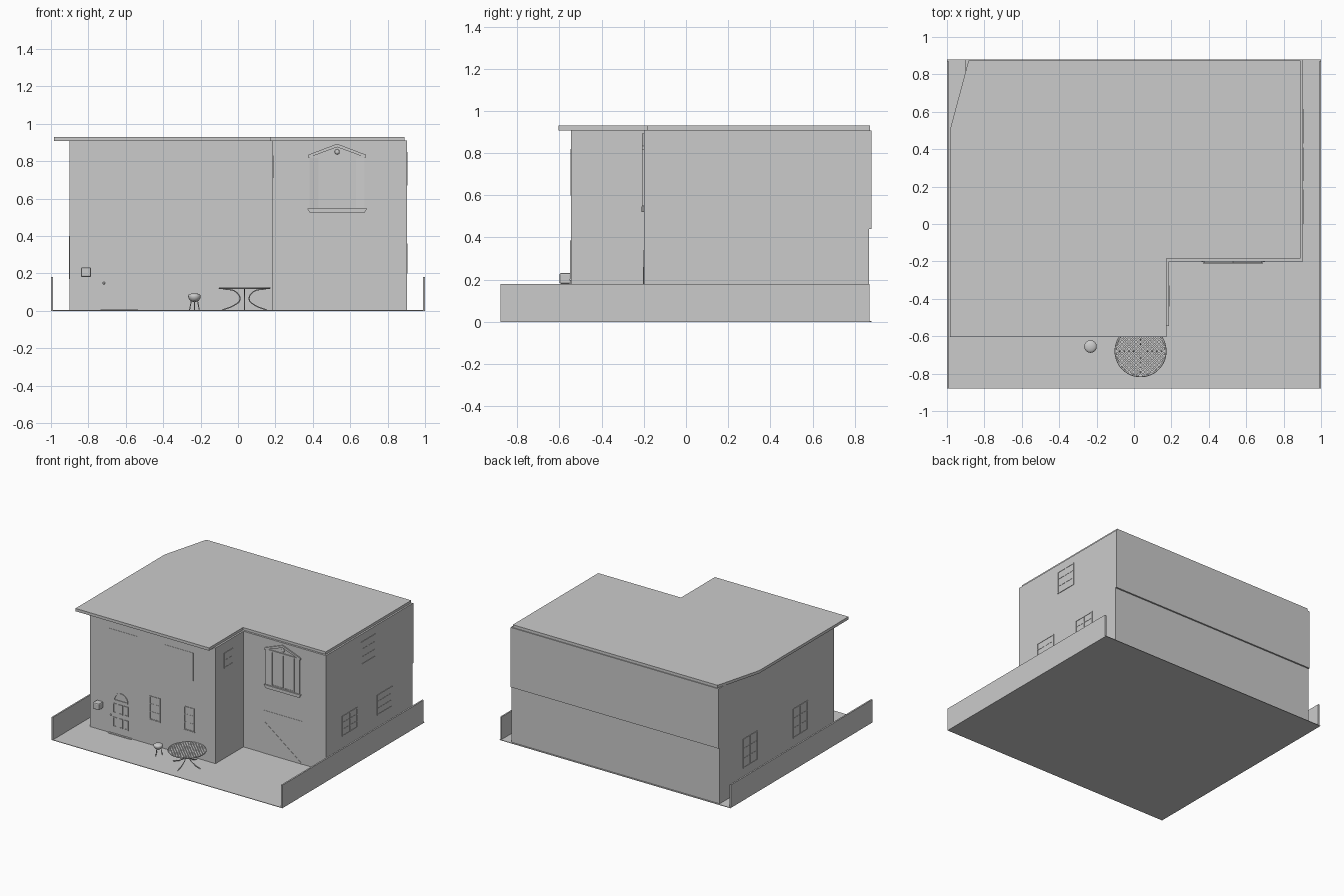
import bpy, bmesh, math
from mathutils import Vector

cube = bpy.data.objects.get("Cube")
if cube:
    bpy.data.objects.remove(cube, do_unlink=True)

grey = bpy.data.materials.new("plain_grey")
grey.use_nodes = True
grey.diffuse_color = (0.6, 0.6, 0.6, 1)
grey.node_tree.nodes["Principled BSDF"].inputs["Base Color"].default_value = (0.6, 0.6, 0.6, 1)


def finish(name, bm):
    bmesh.ops.recalc_face_normals(bm, faces=bm.faces)
    mesh = bpy.data.meshes.new(name)
    bm.to_mesh(mesh)
    bm.free()
    mesh.materials.append(grey)
    obj = bpy.data.objects.new(name, mesh)
    bpy.context.collection.objects.link(obj)
    return obj


# Placement rules: (across, up, outward) to world
def flat(u, v, w): return Vector((u, v, w))
def front_wall(u, v, w): return Vector((u, -0.545 - w, v))
def wing_wall(u, v, w): return Vector((u, -0.2 - w, v))
def left_wall(u, v, w): return Vector((0.903 + w, u, v))
def inner_wall(u, v, w): return Vector((0.187 + w, u, v))
def right_wall(u, v, w): return Vector((-0.9 - w, u, v))


def add_prism(bm, points, low, high, place):
    rings = [[bm.verts.new(place(u, v, w)) for u, v in points] for w in (low, high)]
    bm.faces.new(rings[0])
    bm.faces.new(rings[1])
    for i in range(len(points)):
        j = (i + 1) % len(points)
        bm.faces.new((rings[0][i], rings[0][j], rings[1][j], rings[1][i]))


def rect(u0, u1, v0, v1):
    return [(u0, v0), (u1, v0), (u1, v1), (u0, v1)]


def prism(name, points, low, high, place=flat):
    bm = bmesh.new()
    add_prism(bm, points, low, high, place)
    return finish(name, bm)


def frame(bm, u0, u1, v0, v1, t, depth, place):
    for r in (rect(u0, u0 + t, v0, v1), rect(u1 - t, u1, v0, v1),
              rect(u0 + t, u1 - t, v0, v0 + t), rect(u0 + t, u1 - t, v1 - t, v1)):
        add_prism(bm, r, 0, depth, place)


def window(name, u0, u1, v0, v1, place, rows=2):
    # Thin pane, surround and glazing bars
    bm = bmesh.new()
    add_prism(bm, rect(u0, u1, v0, v1), 0, 0.001, place)
    frame(bm, u0, u1, v0, v1, 0.008, 0.004, place)
    mid = (u0 + u1) / 2
    add_prism(bm, rect(mid - 0.003, mid + 0.003, v0, v1), 0, 0.003, place)
    for i in range(1, rows):
        z = v0 + (v1 - v0) * i / rows
        add_prism(bm, rect(u0, u1, z - 0.003, z + 0.003), 0, 0.003, place)
    return finish(name, bm)


def tube(name, paths, radius):
    curve = bpy.data.curves.new(name, "CURVE")
    curve.dimensions = "3D"
    curve.bevel_depth = radius
    curve.bevel_resolution = 1
    curve.resolution_u = 6
    for path in paths:
        spline = curve.splines.new("BEZIER")
        spline.bezier_points.add(len(path) - 1)
        for p, co in zip(spline.bezier_points, path):
            p.co = co
            p.handle_left_type = p.handle_right_type = "AUTO"
    curve.materials.append(grey)
    obj = bpy.data.objects.new(name, curve)
    bpy.context.collection.objects.link(obj)


# Plot and side fences
prism("ground", rect(-1, 1, -0.88, 0.88), 0, 0.004)
for name, x in (("right_fence", -1), ("left_fence", 0.988)):
    prism(name, rect(x, x + 0.012, -0.88, 0.87), 0, 0.18)

# House body with a slightly overhanging upper back wall
plan = [(-0.9, -0.545), (0.187, -0.545), (0.187, -0.2), (0.903, -0.2), (0.903, 0.868), (-0.9, 0.868)]
prism("house_walls", plan, 0, 0.91)
prism("upper_back_wall", rect(-0.9, 0.903, 0.86, 0.88), 0.44, 0.908)
roof = [(-0.985, -0.605), (0.173, -0.605), (0.173, -0.185), (0.89, -0.185),
        (0.89, 0.873), (-0.885, 0.873), (-0.985, 0.5)]
prism("roof", roof, 0.908, 0.93)

# Windows
window("front_window_right", -0.385, -0.292, 0.2, 0.385, front_wall, 3)
window("front_window_left", -0.087, 0.005, 0.2, 0.385, front_wall, 3)
for i, u in enumerate((-0.74, -0.255)):
    prism("upper_front_pane_%d" % i, rect(u, u + 0.25, 0.6, 0.82), 0, 0.002, front_wall)
for i, u in enumerate((-0.387, -0.089)):
    prism("front_sill_%d" % i, rect(u, u + 0.097, 0.196, 0.204), 0, 0.007, front_wall)
window("inner_window", -0.44, -0.33, 0.71, 0.83, inner_wall)
window("left_upper_window", 0.23, 0.41, 0.67, 0.85, left_wall, 3)
for i, u in enumerate((0.0, 0.43)):
    window("left_lower_window_%d" % i, u, u + 0.185, 0.2, 0.36, left_wall, 3)
for i, u in enumerate((-0.22, 0.4)):
    window("right_lower_window_%d" % i, u, u + 0.18, 0.17, 0.4, right_wall, 3)

# Front door: six framed panels, arched fanlight, knob, step
bm = bmesh.new()
for u in (-0.699, -0.651, -0.603):
    for v in (0.06, 0.168):
        frame(bm, u, u + 0.034, v, v + 0.076, 0.007, 0.005, front_wall)
finish("door_panels", bm)


def arc(radius):
    return [(-0.633 + radius * math.cos(a * math.pi / 12),
             0.272 + radius * math.sin(a * math.pi / 12)) for a in range(13)]


bm = bmesh.new()
outer, inner = arc(0.062), arc(0.053)
for i in range(12):
    add_prism(bm, [outer[i], outer[i + 1], inner[i + 1], inner[i]], 0, 0.005, front_wall)
add_prism(bm, rect(-0.695, -0.571, 0.268, 0.275), 0, 0.005, front_wall)
finish("door_fanlight", bm)
prism("door_step", rect(-0.735, -0.535, -0.56, -0.545), 0, 0.008)
bm = bmesh.new()
bmesh.ops.create_uvsphere(bm, u_segments=10, v_segments=6, radius=0.007)
bmesh.ops.translate(bm, verts=bm.verts, vec=(-0.717, -0.551, 0.148))
finish("door_knob", bm)

# Wall box beside the door
wall_box = prism("wall_box", rect(-0.84, -0.785, 0.18, 0.232), 0, 0.055, front_wall)
bevel = wall_box.modifiers.new("soft_edges", "BEVEL")
bevel.width = 0.008
bevel.segments = 2

# Wing: large door and gabled window
bm = bmesh.new()
add_prism(bm, rect(0.36, 0.7, 0.004, 0.34), 0, 0.002, wing_wall)
add_prism(bm, [(0.36, 0.25), (0.365, 0.26), (0.69, 0.014), (0.685, 0.004)], 0, 0.004, wing_wall)
finish("large_wing_door", bm)

for side in (-1, 1):
    bm = bmesh.new()
    strip = [(0.53 + side * 0.147, 0.008), (0.53 + side * 0.147, 0), (0.53 + side * 0.1, 0)]
    add_prism(bm, strip, 0.55, 0.825, lambda u, w, z: wing_wall(u, z, w))
    finish("gable_window_jamb_%d" % side, bm)
    prism("gable_slope_%d" % side, [(0.53 + side * 0.155, 0.818), (0.53 + side * 0.155, 0.834),
                                    (0.53, 0.893), (0.53, 0.875)], 0, 0.009, wing_wall)
prism("gable_base", rect(0.385, 0.675, 0.818, 0.828), 0, 0.008, wing_wall)
window("gable_window_pane", 0.43, 0.63, 0.55, 0.82, wing_wall, 1)
prism("gable_window_sill", [(0.37, 0.547), (0.385, 0.522), (0.675, 0.522), (0.69, 0.547)], 0, 0.01, wing_wall)
bm = bmesh.new()
bmesh.ops.create_uvsphere(bm, u_segments=12, v_segments=6, radius=0.014)
for v in bm.verts:
    v.co = wing_wall(0.53 + v.co.x, 0.85 + v.co.y, v.co.z * 0.5)
finish("gable_ornament", bm)

# Garden table: lattice top, rim and curved legs
tx, ty, tr = 0.035, -0.68, 0.134
bm = bmesh.new()
for turn in (math.pi / 4, -math.pi / 4):
    along = Vector((math.cos(turn), math.sin(turn)))
    across = Vector((-along.y, along.x))
    for i in range(-7, 8):
        mid = Vector((tx, ty)) + across * i * 0.0175
        half = along * math.sqrt(tr * tr - (i * 0.0175) ** 2)
        w = across * 0.0045
        add_prism(bm, [mid - half - w, mid + half - w, mid + half + w, mid - half + w],
                  0.118, 0.123, flat)
finish("table_lattice", bm)
ring = [(tx + tr * math.cos(a * math.pi / 16), ty + tr * math.sin(a * math.pi / 16), 0.121) for a in range(33)]
tube("table_rim", [ring], 0.005)
profile = [(0.115, 0.118), (0.045, 0.1), (0.025, 0.06), (0.055, 0.03), (0.12, 0.004)]
legs = []
for k in range(4):
    c, s = math.cos(k * math.pi / 2), math.sin(k * math.pi / 2)
    legs.append([(tx + r * c, ty + r * s, z) for r, z in profile])
tube("table_legs", legs, 0.0035)

# Round grill on three legs
gx, gy = -0.233, -0.655
bm = bmesh.new()
bmesh.ops.create_uvsphere(bm, u_segments=16, v_segments=8, radius=0.034)
for v in bm.verts:
    v.co = Vector((gx + v.co.x, gy + v.co.y, 0.08 + v.co.z * (0.4 if v.co.z > 0 else 1)))
bowl = finish("grill_bowl", bm)
for p in bowl.data.polygons:
    p.use_smooth = True
legs = []
for k in range(3):
    a = math.radians(30 + 120 * k)
    legs.append([(gx + r * math.cos(a), gy + r * math.sin(a), z) for r, z in ((0.018, 0.06), (0.03, 0.004))])
tube("grill_legs", legs, 0.0025)
